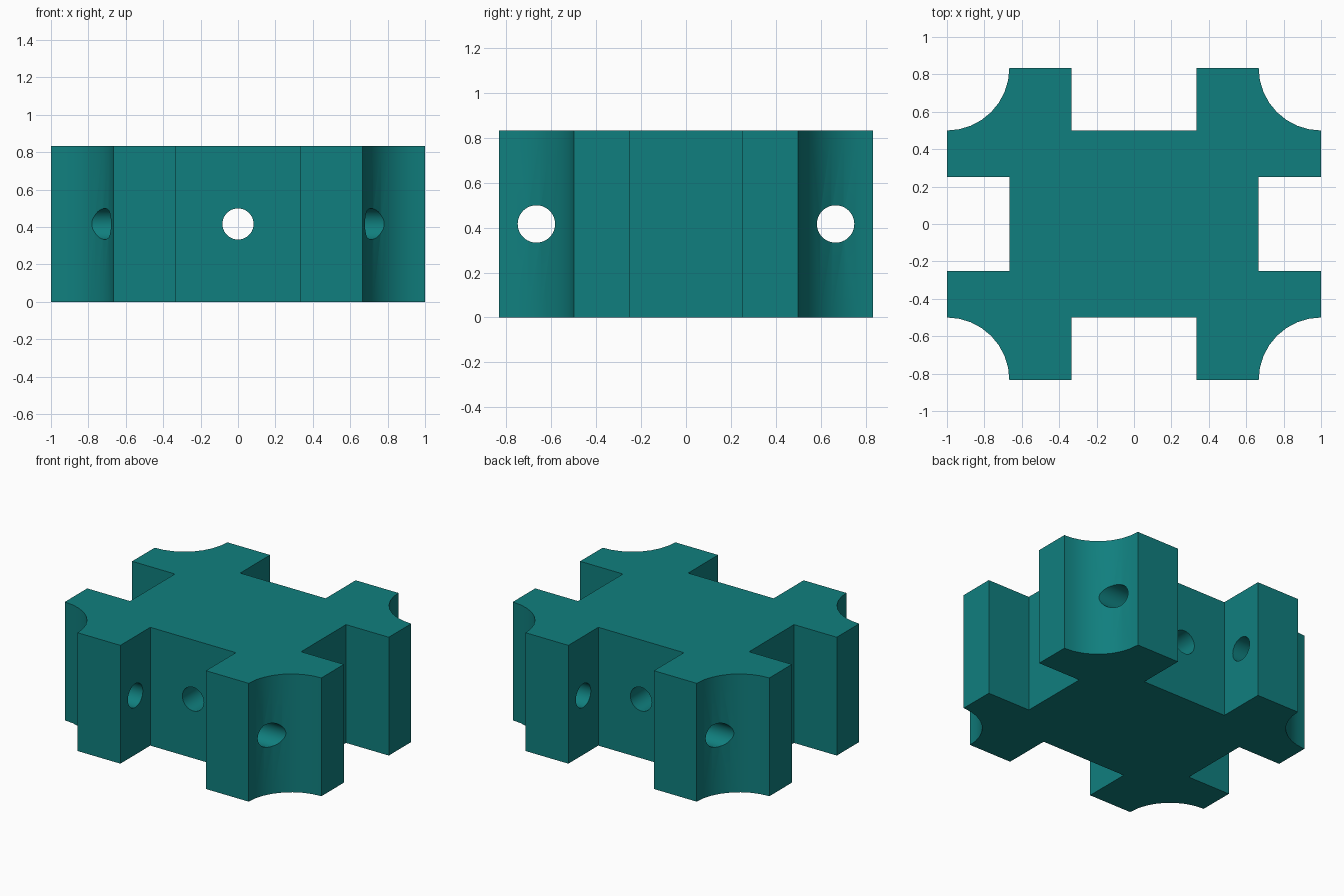
import bpy, bmesh, math

cube = bpy.data.objects.get("Cube")
if cube:
    bpy.data.objects.remove(cube, do_unlink=True)

U = 1 / 6            # module size
HEIGHT = 5 * U
HOLE_R = 0.5 * U
ARC_STEPS = 8

# Single teal material
teal = bpy.data.materials.new("teal")
teal.use_nodes = True
colour = (0.0052, 0.212, 0.209, 1)
teal.diffuse_color = colour
teal.node_tree.nodes["Principled BSDF"].inputs["Base Color"].default_value = colour


def make_object(name, bm):
    bmesh.ops.recalc_face_normals(bm, faces=bm.faces)
    mesh = bpy.data.meshes.new(name)
    bm.to_mesh(mesh)
    bm.free()
    mesh.materials.append(teal)
    ob = bpy.data.objects.new(name, mesh)
    bpy.context.collection.objects.link(ob)
    return ob


# One quarter of the outline: side slot, scooped corner, end slot
quarter = [(4 * U, 1.5 * U), (6 * U, 1.5 * U)]
for i in range(ARC_STEPS + 1):
    a = math.radians(270 - 90 * i / ARC_STEPS)
    quarter.append((6 * U + 2 * U * math.cos(a), 5 * U + 2 * U * math.sin(a)))
quarter += [(2 * U, 5 * U), (2 * U, 3 * U)]

# Mirror the quarter round all four corners
outline = []
for sx, sy in ((1, 1), (-1, 1), (-1, -1), (1, -1)):
    pts = quarter if sx * sy > 0 else quarter[::-1]
    outline += [(sx * x, sy * y) for x, y in pts]

# Extrude the outline into the block
bm = bmesh.new()
base = bm.faces.new([bm.verts.new((x, y, 0)) for x, y in outline])
top = bmesh.ops.extrude_face_region(bm, geom=[base], use_keep_orig=True)
bmesh.ops.translate(bm, vec=(0, 0, HEIGHT),
                    verts=[g for g in top["geom"] if isinstance(g, bmesh.types.BMVert)])
body = make_object("connector_block", bm)


# Through holes: one front to back, two side to side
def hole_cutter(name, location, rotation):
    cbm = bmesh.new()
    bmesh.ops.create_cone(cbm, cap_ends=True, segments=48, radius1=HOLE_R,
                          radius2=HOLE_R, depth=3)
    ob = make_object(name, cbm)
    ob.location, ob.rotation_euler = location, rotation
    ob.hide_render = True
    return ob


quarter_turn = math.pi / 2
cutters = [
    hole_cutter("centre_hole_cutter", (0, 0, HEIGHT / 2), (quarter_turn, 0, 0)),
    hole_cutter("front_hole_cutter", (0, -4 * U, HEIGHT / 2), (0, quarter_turn, 0)),
    hole_cutter("back_hole_cutter", (0, 4 * U, HEIGHT / 2), (0, quarter_turn, 0)),
]

bpy.ops.object.select_all(action="DESELECT")
body.select_set(True)
bpy.context.view_layer.objects.active = body
for cutter in cutters:
    mod = body.modifiers.new(cutter.name, "BOOLEAN")
    mod.operation, mod.solver, mod.object = "DIFFERENCE", "EXACT", cutter
    bpy.ops.object.modifier_apply(modifier=mod.name)
for cutter in cutters:
    bpy.data.objects.remove(cutter, do_unlink=True)

# Smooth scoops and bores, crisp corners
bpy.ops.object.shade_smooth_by_angle(angle=math.radians(30))
